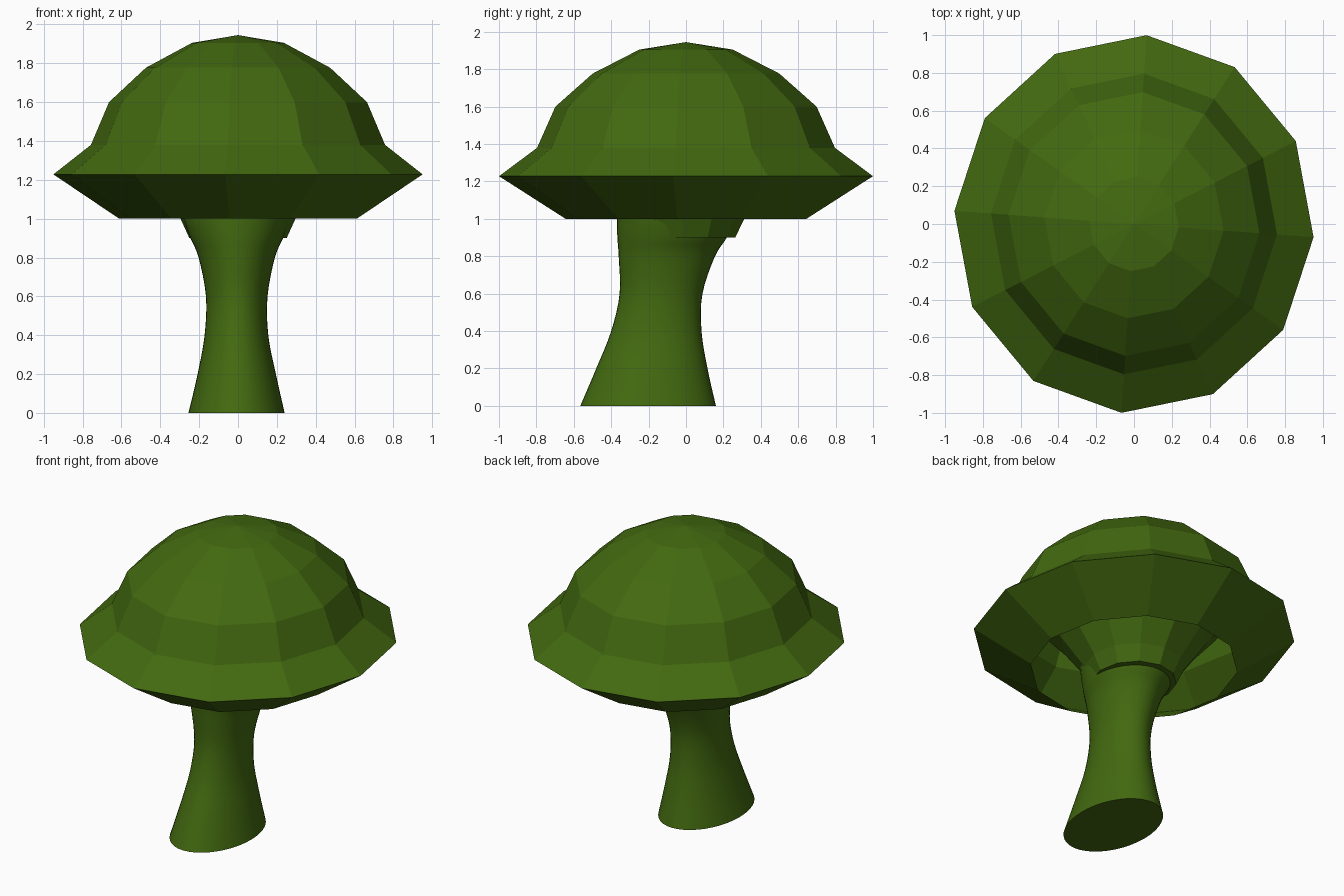
import bpy, bmesh, math

if "Cube" in bpy.data.objects:
    bpy.data.objects.remove(bpy.data.objects["Cube"])

green = bpy.data.materials.new("moss_green")
green.diffuse_color = (0.055, 0.142, 0.005, 1)
green.use_nodes = True
green.node_tree.nodes["Principled BSDF"].inputs["Base Color"].default_value = green.diffuse_color


def loft(name, rings, sides, phase=0.0, cap_start=False, cap_end=False, flip=False):
    """Skin a stack of ellipses (cx, cy, z, rx, ry); rx = 0 makes an apex."""
    bm = bmesh.new()
    loops = []
    for cx, cy, z, rx, ry in rings:
        if rx == 0:
            loops.append([bm.verts.new((cx, cy, z))] * sides)
            continue
        loops.append([bm.verts.new((cx + rx * math.cos(phase + math.tau * i / sides),
                                    cy + ry * math.sin(phase + math.tau * i / sides), z))
                      for i in range(sides)])
    for a, b in zip(loops, loops[1:]):
        for i in range(sides):
            j = (i + 1) % sides
            corners = list(dict.fromkeys((a[i], a[j], b[j], b[i])))
            bm.faces.new(corners)
    if cap_start:
        bm.faces.new(loops[0][::-1])
    if cap_end:
        bm.faces.new(loops[-1])
    if flip:
        bmesh.ops.reverse_faces(bm, faces=bm.faces[:])
    mesh = bpy.data.meshes.new(name)
    bm.to_mesh(mesh)
    bm.free()
    mesh.materials.append(green)
    obj = bpy.data.objects.new(name, mesh)
    bpy.context.collection.objects.link(obj)
    return obj


def round_rings(profile, squash=0.951):
    return [(0, 0, z, r * squash, r) for r, z in profile]


def smooth_path(points, steps=4):
    """Catmull-Rom interpolation through the sections."""
    out = []
    for k in range(len(points) - 1):
        p0, p1 = points[max(k - 1, 0)], points[k]
        p2, p3 = points[k + 1], points[min(k + 2, len(points) - 1)]
        for s in range(steps):
            t = s / steps
            out.append(tuple(0.5 * (2 * b + (c - a) * t + (2 * a - 5 * b + 4 * c - d) * t * t
                                    + (3 * b - a - 3 * c + d) * t ** 3)
                             for a, b, c, d in zip(p0, p1, p2, p3)))
    out.append(points[-1])
    return out


TURN = math.radians(-4)

# Faceted hollow cap with an open underside
loft("cap", round_rings([(0.645, 1.0), (1.002, 1.228), (0.798, 1.38), (0.70, 1.60),
                         (0.50, 1.777), (0.25, 1.905), (0, 1.945)]), 12, TURN)

# Faceted funnel under the cap, around the stem top
loft("collar", round_rings([(0.20, 0.9), (0.264, 0.9), (0.312, 1.0), (0.46, 1.2),
                            (0.64, 1.40)]), 12, TURN, flip=True)

# Smooth leaning stem: z, x min, x max, y min, y max
sections = [(0, -.255, .24, -.565, .16), (.2, -.208, .195, -.48, .115),
            (.4, -.172, .156, -.40, .083), (.6, -.165, .152, -.355, .088),
            (.8, -.203, .19, -.36, .155), (.9, -.245, .232, -.367, .218),
            (1.0, -.28, .265, -.37, .26), (1.12, -.30, .29, -.37, .30)]
rings = [((x0 + x1) / 2, (y0 + y1) / 2, z, (x1 - x0) / 2, (y1 - y0) / 2)
         for z, x0, x1, y0, y1 in smooth_path(sections)]
stem = loft("stem", rings, 40, cap_start=True, cap_end=True)
bpy.context.view_layer.objects.active = stem
stem.select_set(True)
bpy.ops.object.shade_smooth_by_angle(angle=math.radians(40))
